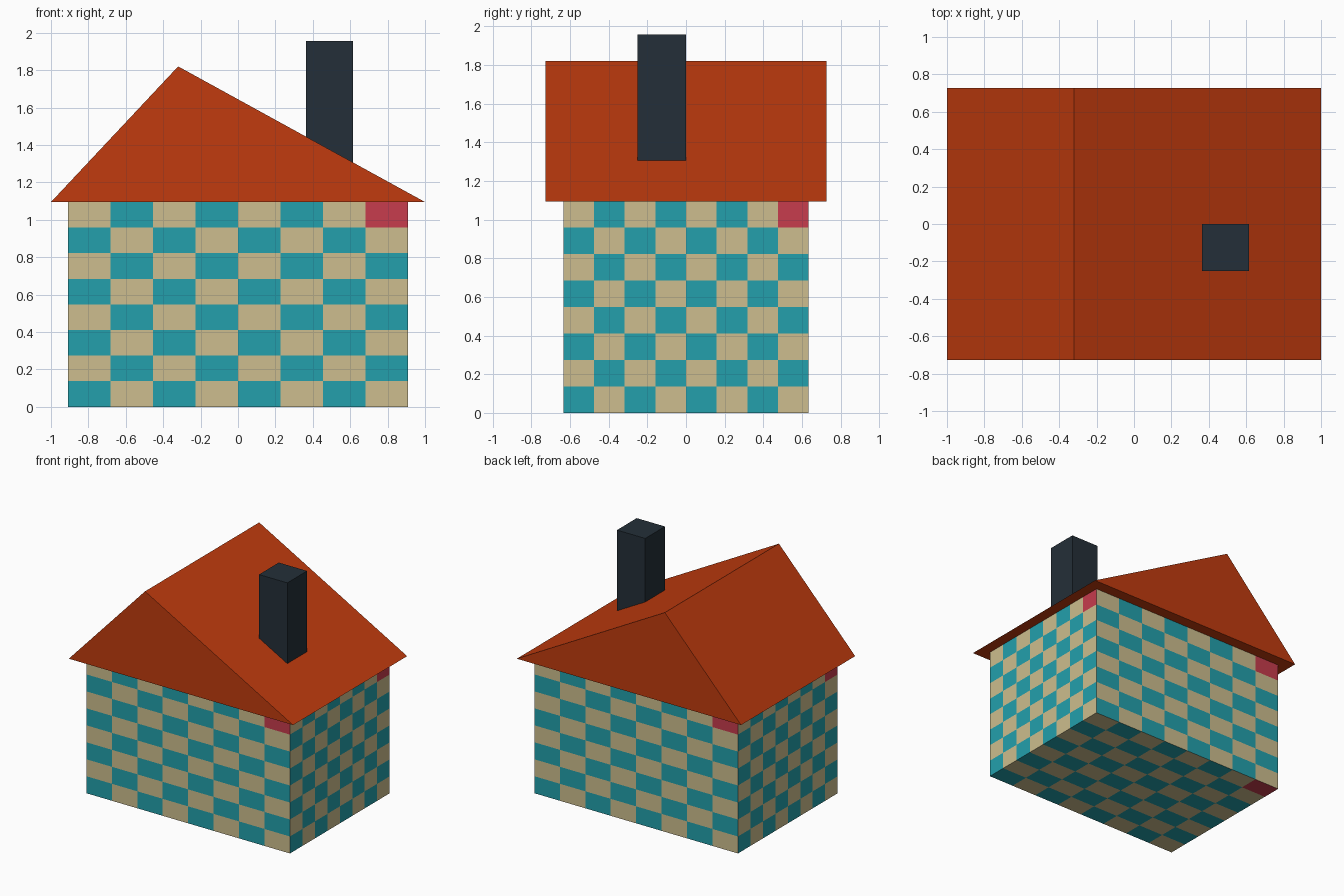
import bpy, bmesh, math
from mathutils import Vector

if "Cube" in bpy.data.objects:
    bpy.data.objects.remove(bpy.data.objects["Cube"])


def material(name, rgb):
    lin = [(c / 255 / 12.92) if c < 11 else ((c / 255 + 0.055) / 1.055) ** 2.4 for c in rgb]
    m = bpy.data.materials.new(name)
    m.diffuse_color = (*lin, 1)
    m.use_nodes = True
    m.node_tree.nodes["Principled BSDF"].inputs["Base Color"].default_value = m.diffuse_color
    return m


TEAL = material("teal", (35, 160, 172))
SAND = material("sand", (205, 190, 142))
RED = material("rose red", (199, 60, 77))
ORANGE = material("roof orange", (193, 59, 14))
SLATE = material("dark slate", (36, 47, 56))


def add_object(name, bm, mats):
    bmesh.ops.recalc_face_normals(bm, faces=bm.faces)
    me = bpy.data.meshes.new(name)
    bm.to_mesh(me)
    bm.free()
    for m in mats:
        me.materials.append(m)
    ob = bpy.data.objects.new(name, me)
    bpy.context.collection.objects.link(ob)
    return ob


def box(lo, hi):
    bm = bmesh.new()
    bmesh.ops.create_cube(bm, size=1)
    fit_box(bm, lo, hi)
    return bm


def fit_box(bm, lo, hi):
    lo, hi = Vector(lo), Vector(hi)
    bmesh.ops.scale(bm, vec=hi - lo, verts=bm.verts)
    bmesh.ops.translate(bm, vec=(lo + hi) / 2, verts=bm.verts)


# Walls: each side of the box is an 8 x 8 checkerboard, top right cell red
N = 8
bm = bmesh.new()
bmesh.ops.create_cube(bm, size=1)
bmesh.ops.subdivide_edges(bm, edges=bm.edges[:], cuts=N - 1, use_grid_fill=True)
bm.normal_update()
for f in bm.faces:
    n, c = f.normal, f.calc_center_median()
    if abs(n.z) > 0.5:
        right, up = Vector((math.copysign(1, n.z), 0, 0)), Vector((0, 1, 0))
    else:
        up = Vector((0, 0, 1))
        right = up.cross(n)
    col = math.floor((c.dot(right) + 0.5) * N)
    row = math.floor((c.dot(up) + 0.5) * N)
    f.material_index = 2 if col == row == N - 1 else (col + row) % 2
fit_box(bm, (-0.908, -0.635, 0), (0.908, 0.635, 1.095))
add_object("walls", bm, [TEAL, SAND, RED])

# Roof: lopsided triangular prism, extruded front to back
bm = bmesh.new()
gable = bm.faces.new([bm.verts.new((x, -0.727, z))
                      for x, z in ((-1, 1.095), (1, 1.095), (-0.32, 1.82))])
ext = bmesh.ops.extrude_face_region(bm, geom=[gable], use_keep_orig=True)
bmesh.ops.translate(bm, vec=(0, 1.454, 0),
                    verts=[v for v in ext["geom"] if isinstance(v, bmesh.types.BMVert)])
add_object("roof", bm, [ORANGE])

# Chimney: sunk into the long roof slope
add_object("chimney", box((0.364, -0.252, 1.2), (0.616, 0, 1.957)), [SLATE])
